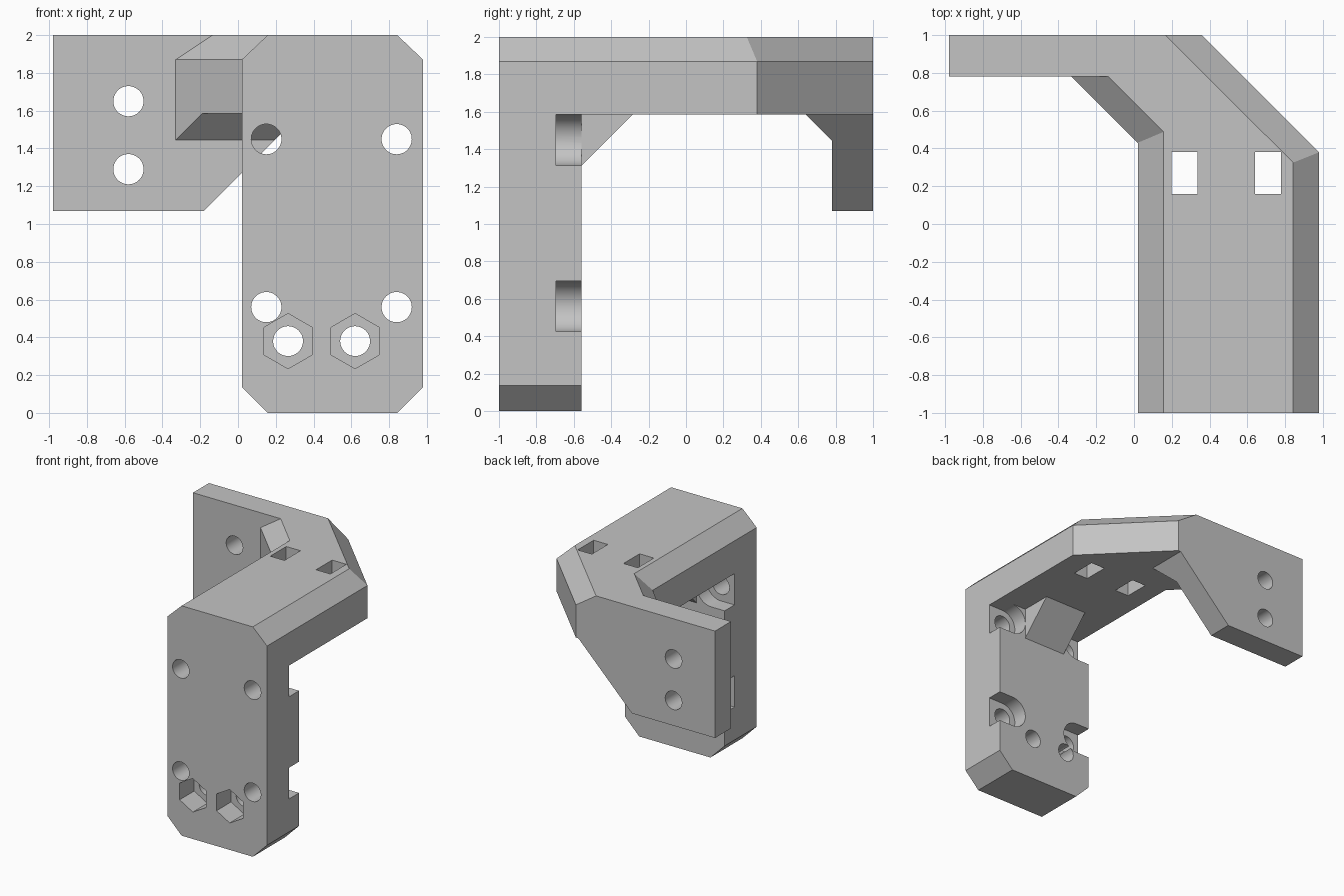
import bpy, bmesh, math
from mathutils import Matrix, Vector

cube = bpy.data.objects.get("Cube")
if cube:
    bpy.data.objects.remove(cube, do_unlink=True)

grey = bpy.data.materials.new("plain grey")
grey.use_nodes = True
colour = (0.55, 0.55, 0.55, 1)
grey.diffuse_color = colour
grey.node_tree.nodes["Principled BSDF"].inputs["Base Color"].default_value = colour


def finish(name, bm):
    bmesh.ops.recalc_face_normals(bm, faces=bm.faces)
    mesh = bpy.data.meshes.new(name)
    bm.to_mesh(mesh)
    bm.free()
    mesh.materials.append(grey)
    obj = bpy.data.objects.new(name, mesh)
    bpy.context.scene.collection.objects.link(obj)
    return obj


def loft(name, *rings):
    """Solid skinned through matching rings of points."""
    bm = bmesh.new()
    loops = [[bm.verts.new(p) for p in ring] for ring in rings]
    n = len(loops[0])
    for a, b in zip(loops, loops[1:]):
        for i in range(n):
            j = (i + 1) % n
            bm.faces.new((a[i], a[j], b[j], b[i]))
    bm.faces.new(loops[0])
    bm.faces.new(loops[-1])
    return finish(name, bm)


def plate(name, outline, y0, y1):
    return loft(name, *[[(x, y, z) for x, z in outline] for y in (y0, y1)])


def box(name, lo, hi):
    x0, y0, z0 = lo
    x1, y1, z1 = hi
    return plate(name, [(x0, z0), (x1, z0), (x1, z1), (x0, z1)], y0, y1)


def hull(name, points):
    bm = bmesh.new()
    for p in points:
        bm.verts.new(p)
    bmesh.ops.convex_hull(bm, input=bm.verts)
    return finish(name, bm)


def drill(name, x, z, radius, y0, y1, sides=48):
    """Round or many-sided cutter along y, with a corner on top."""
    ring = [(x + radius * math.sin(math.tau * i / sides),
             z + radius * math.cos(math.tau * i / sides)) for i in range(sides)]
    return plate(name, ring, y0, y1)


def combine(target, tool, operation):
    mod = target.modifiers.new(operation.lower(), 'BOOLEAN')
    mod.operation, mod.solver, mod.object = operation, 'EXACT', tool
    with bpy.context.temp_override(object=target, active_object=target):
        bpy.ops.object.modifier_apply(modifier=mod.name)
    bpy.data.objects.remove(tool, do_unlink=True)


L, R, C = 0.02, 0.98, 0.137          # upright sides and chamfer
BACK, UNDER, SHOULDER = -0.56, 1.585, 1.87

# Upright mounting plate with clipped corners
bracket = plate("bracket", [(L + C, 0), (R - C, 0), (R, C), (R, SHOULDER),
                            (R - C, 2), (L + C, 2), (L, SHOULDER), (L, C)], -1, BACK)

# Side-opening recesses behind the four corner screws
for x, outer in ((0.15, -0.2), (0.84, 1.2)):
    for z in (0.56, 1.449):
        r = 0.136
        pts = [(outer, z - r), (outer, z + r)]
        side = 1 if outer < x else -1
        pts += [(x + side * r * math.cos(t), z + r * math.sin(t))
                for t in [math.pi / 2 - math.pi * i / 24 for i in range(25)]]
        combine(bracket, plate("recess", pts, -0.695, BACK + 0.1), 'DIFFERENCE')

# Chamfered arm that bends diagonally toward the rear
base = [(L, -1), (R, -1), (R, 0.38), (0.36, 1), (-0.33, 1), (-0.33, 0.78), (L, 0.43)]
top = [(L + C, -1), (R - C, -1), (R - C, 0.325), (0.165, 1),
       (-0.135, 1), (-0.135, 0.78), (L + C, 0.488)]
arm = loft("arm", [(x, y, UNDER) for x, y in base],
           [(x, y, SHOULDER) for x, y in base], [(x, y, 2) for x, y in top])

# Rear plate with a sloping lower edge
rear = plate("rear_plate", [(-0.98, 1.07), (-0.18, 1.07), (0.335, UNDER), (0.36, 1.61),
                            (0.36, SHOULDER), (0.165, 2), (-0.98, 2)], 0.78, 1)

# Fillets under the arm
rear_fillet = hull("rear_fillet", [
    (-0.33, 0.78, 1.445), (0.195, 0.78, 1.445), (-0.19, 0.64, UNDER),
    (0.335, 0.64, UNDER), (-0.33, 0.78, UNDER), (0.335, 0.78, UNDER)])
front_fillet = hull("front_fillet", [
    (x, y, z) for x in (0.29, 0.705)
    for y, z in ((BACK, 1.31), (BACK, UNDER), (-0.285, UNDER))])
for part in (arm, rear, rear_fillet, front_fillet):
    combine(bracket, part, 'UNION')

# Screw holes through the upright
for x in (0.15, 0.84):
    for z in (0.56, 1.449):
        combine(bracket, drill("hole", x, z, 0.08, -1.1, -0.5), 'DIFFERENCE')

# Hexagonal nut pockets with through holes
for x in (0.265, 0.62):
    combine(bracket, drill("pocket", x, 0.38, 0.146, -1.1, -0.8, 6), 'DIFFERENCE')
    combine(bracket, drill("hole", x, 0.38, 0.079, -1.1, -0.5), 'DIFFERENCE')

# Holes in the rear plate
for z in (1.29, 1.65):
    combine(bracket, drill("hole", -0.58, z, 0.08, 0.7, 1.1), 'DIFFERENCE')

# Rectangular slots through the arm
for x in (0.198, 0.64):
    combine(bracket, box("slot", (x, 0.16, 1.5), (x + 0.137, 0.38, 2.1)), 'DIFFERENCE')

# Smooth the bores, keep the edges crisp
bpy.ops.object.select_all(action='DESELECT')
bracket.select_set(True)
bpy.context.view_layer.objects.active = bracket
bpy.ops.object.shade_smooth_by_angle(angle=math.radians(25))
